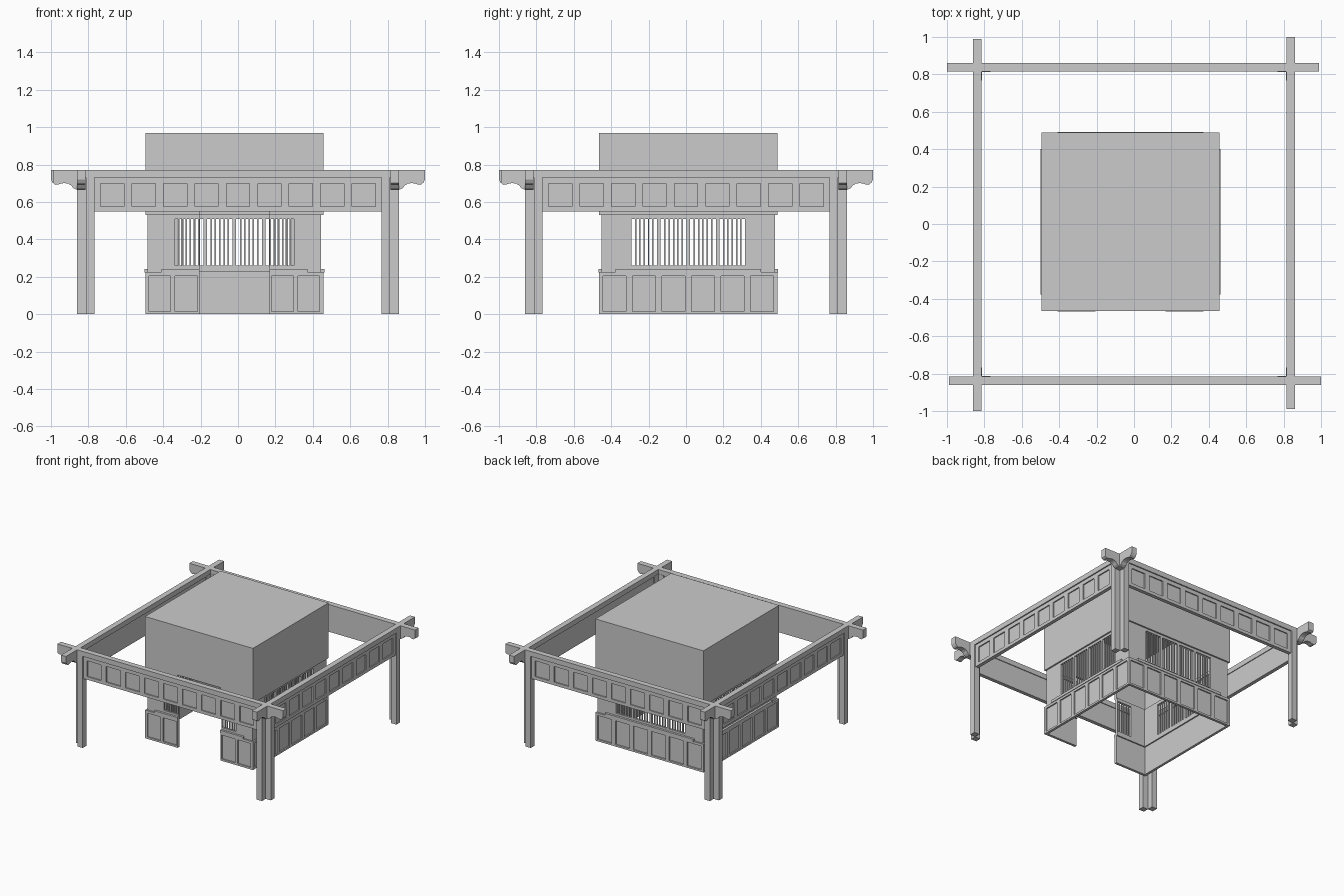
import bpy, bmesh, math
from mathutils import Matrix, Vector

if "Cube" in bpy.data.objects:
    bpy.data.objects.remove(bpy.data.objects["Cube"])

stone = bpy.data.materials.new("plain_grey")
stone.diffuse_color = (0.6, 0.6, 0.6, 1)
stone.use_nodes = True
stone.node_tree.nodes["Principled BSDF"].inputs["Base Color"].default_value = stone.diffuse_color

HALL = Vector((-0.019, 0.012, 0))   # centre of the inner hall
H = 0.476                           # half width of the hall


def finish(name, bm, side=0, centre=(0, 0, 0)):
    """Turn a front-facing part to one of the four sides and add it."""
    bm.transform(Matrix.Translation(centre) @ Matrix.Rotation(side * math.pi / 2, 4, 'Z'))
    bmesh.ops.recalc_face_normals(bm, faces=bm.faces)
    me = bpy.data.meshes.new(name)
    bm.to_mesh(me)
    bm.free()
    me.materials.append(stone)
    ob = bpy.data.objects.new(name, me)
    bpy.context.collection.objects.link(ob)
    return ob


def box(bm, u0, u1, d0, d1, z0, z1):
    """Box on the front side: u along x, d outward distance (towards -y)."""
    m = Matrix.Translation(((u0 + u1) / 2, -(d0 + d1) / 2, (z0 + z1) / 2))
    bmesh.ops.create_cube(bm, size=1, matrix=m @ Matrix.Diagonal((u1 - u0, d1 - d0, z1 - z0, 1)))


def grille(bm, u0, u1, d0, d1, z0, z1, centres, half, hz0, hz1):
    """Rails and stiles that leave a row of rectangular openings."""
    box(bm, u0, u1, d0, d1, z0, hz0)
    box(bm, u0, u1, d0, d1, hz1, z1)
    left = u0
    for c in centres:
        box(bm, left, c - half, d0, d1, hz0, hz1)
        left = c + half
    box(bm, left, u1, d0, d1, hz0, hz1)


SIDES = ("front", "right", "back", "left")

# inner hall walls
for k, side in enumerate(SIDES):
    if k == 0:   # front is split by the doorway
        segments = [(-H, -0.188, [-0.40, -0.2575], [-0.257]),
                    (0.188, H, [0.2575, 0.40], [0.257])]
        ph, wh = 0.059, 0.062
    else:
        segments = [(-H, H, [(i - 2.5) * 0.158 for i in range(6)],
                     [(i - 1.5) * 0.157 for i in range(4)])]
        ph, wh = 0.062, 0.069

    lower, window, bars = bmesh.new(), bmesh.new(), bmesh.new()
    for u0, u1, panels, windows in segments:
        # lower wainscot with recessed panels
        box(lower, u0, u1, 0.456, 0.466, 0, 0.225)
        grille(lower, u0, u1, 0.466, H, 0, 0.225, panels, ph, 0.015, 0.205)
        # window band, slightly set back
        a, b = max(u0, -0.464), min(u1, 0.464)
        grille(window, a, b, 0.446, 0.464, 0.225, 0.535, windows, wh, 0.26, 0.51)
        for c in windows:
            for i in range(5):
                x = c + (i - 2) * wh / 3
                box(bars, x - 0.004, x + 0.004, 0.451, 0.459, 0.26, 0.51)
    finish(side + "_wainscot", lower, k, HALL)
    finish(side + "_window_band", window, k, HALL)
    finish(side + "_window_bars", bars, k, HALL)

    # sill moulding between panels and windows
    sill = bmesh.new()
    for u0, u1, _, _ in segments:
        box(sill, max(u0, -0.39), min(u1, 0.39), 0.456, 0.481, 0.222, 0.243)
    finish(side + "_sill", sill, k, HALL)

    # upper wall
    upper = bmesh.new()
    if k == 0:
        for u0, u1, _, _ in segments:
            box(upper, u0, u1, 0.456, H, 0.53, 0.58)
        box(upper, -H, H, 0.456, H, 0.58, 0.96)
    else:
        box(upper, -H, H, 0.456, H, 0.53, 0.96)
    finish(side + "_upper_wall", upper, k, HALL)

# flat roof of the hall
roof = bmesh.new()
box(roof, -H, H, -H, H, 0.955, 0.97)
finish("hall_roof", roof, 0, HALL)

# lower outline of a carved beam end: distance from centre, height
CARVED = [(1.0, 0.77), (1.0, 0.72), (0.99, 0.702), (0.976, 0.692), (0.96, 0.694),
          (0.944, 0.70), (0.925, 0.701), (0.908, 0.698), (0.893, 0.69),
          (0.882, 0.676), (0.868, 0.667), (0.855, 0.665), (0.815, 0.665), (0.815, 0.73)]

# outer colonnade: beam, panelled frieze and paired posts on each side
for k, side in enumerate(SIDES):
    beam = bmesh.new()
    outline = CARVED + [(-min(x, 0.99), z) for x, z in reversed(CARVED)]
    face = beam.faces.new([beam.verts.new((x, -0.86, z)) for x, z in outline])
    ext = bmesh.ops.extrude_face_region(beam, geom=[face])
    bmesh.ops.translate(beam, vec=(0, 0.044, 0),
                        verts=[v for v in ext["geom"] if isinstance(v, bmesh.types.BMVert)])
    finish(side + "_beam", beam, k)

    frieze = bmesh.new()
    box(frieze, -0.77, 0.77, 0.822, 0.842, 0.55, 0.735)
    grille(frieze, -0.77, 0.77, 0.842, 0.851, 0.55, 0.735,
           [(i - 4) * 0.168 for i in range(9)], 0.062, 0.575, 0.70)
    finish(side + "_frieze", frieze, k)

    posts = bmesh.new()
    for s in (-1, 1):
        a, b = sorted((s * 0.767, s * 0.814))
        box(posts, a, b, 0.814, 0.86, 0, 0.735)
    finish(side + "_posts", posts, k)
